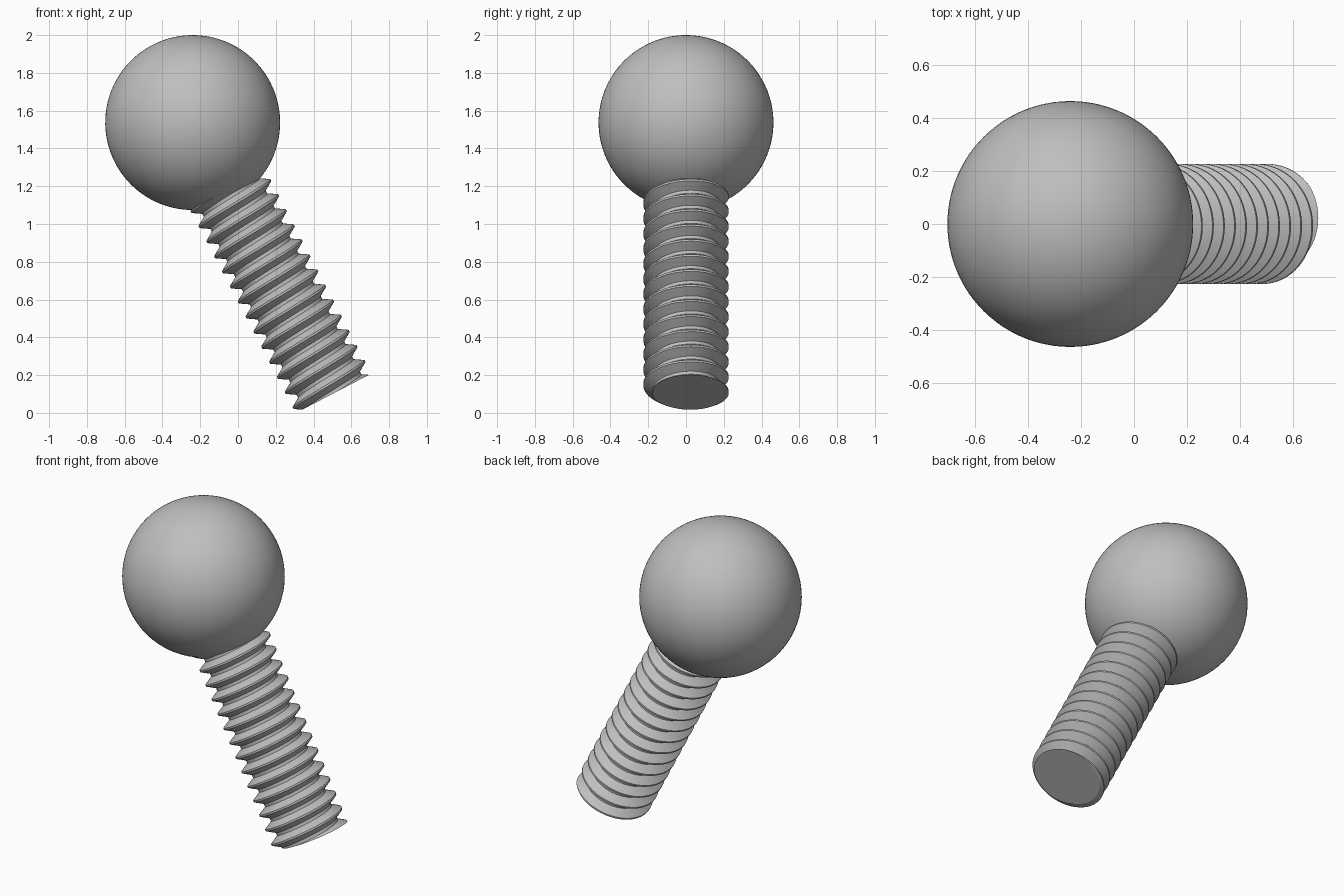
import bpy, bmesh
from math import pi, tau, radians
from mathutils import Vector, Matrix

cube = bpy.data.objects.get("Cube")
if cube:
    bpy.data.objects.remove(cube, do_unlink=True)

CENTRE = Vector((-0.24, 0, 1.537))
BALL_R = 0.463
CREST_R, ROOT_R = 0.226, 0.177
PITCH, STEPS = 0.09, 64
END, START = -1.616, -0.2       # shank range measured from the ball centre
TILT = radians(-27.5)

grey = bpy.data.materials.new("plain grey")
grey.use_nodes = True
grey.diffuse_color = (0.52, 0.52, 0.52, 1)
grey.node_tree.nodes["Principled BSDF"].inputs["Base Color"].default_value = grey.diffuse_color


def finish(obj):
    obj.data.materials.append(grey)
    bpy.ops.object.select_all(action="DESELECT")
    obj.select_set(True)
    bpy.context.view_layer.objects.active = obj
    bpy.ops.object.shade_smooth_by_angle(angle=radians(30))


# Ball head, its poles in line with the shank
bpy.ops.mesh.primitive_uv_sphere_add(segments=96, ring_count=48, radius=BALL_R,
                                     location=CENTRE, rotation=(0, TILT, 0))
ball = bpy.context.object
ball.name = "ball_head"
finish(ball)

# Threaded shank: one tooth profile swept along a right-handed helix
bm = bmesh.new()
turns = int((START - END) / PITCH) + 3
z0 = END - PITCH * (1 + 1 / 6)
tooth = [(CREST_R, -0.06), (CREST_R, 0.06), (ROOT_R, 0.4), (ROOT_R, 0.6), (CREST_R, 0.94)]
verts = [bm.verts.new((r, 0, z0 + PITCH * t)) for r, t in tooth]
edges = [bm.edges.new(pair) for pair in zip(verts, verts[1:])]
bmesh.ops.spin(bm, geom=verts + edges, cent=(0, 0, 0), axis=(0, 0, 1),
               angle=tau * turns, steps=STEPS * turns,
               dvec=(0, 0, PITCH / STEPS))
bmesh.ops.remove_doubles(bm, verts=bm.verts, dist=0.0001)

# Cut both ends square and cap them
for height, up in ((END, -1), (START, 1)):
    cut = bmesh.ops.bisect_plane(bm, geom=bm.verts[:] + bm.edges[:] + bm.faces[:],
                                 plane_co=(0, 0, height), plane_no=(0, 0, up),
                                 clear_outer=True)
    rim = [e for e in cut["geom_cut"] if isinstance(e, bmesh.types.BMEdge) and e.is_boundary]
    bmesh.ops.holes_fill(bm, edges=rim, sides=0)
bmesh.ops.recalc_face_normals(bm, faces=bm.faces)

mesh = bpy.data.meshes.new("threaded_shank")
bm.to_mesh(mesh)
bm.free()
shank = bpy.data.objects.new("threaded_shank", mesh)
bpy.context.collection.objects.link(shank)
shank.location = CENTRE
shank.rotation_euler = (0, TILT, 0)
finish(shank)
